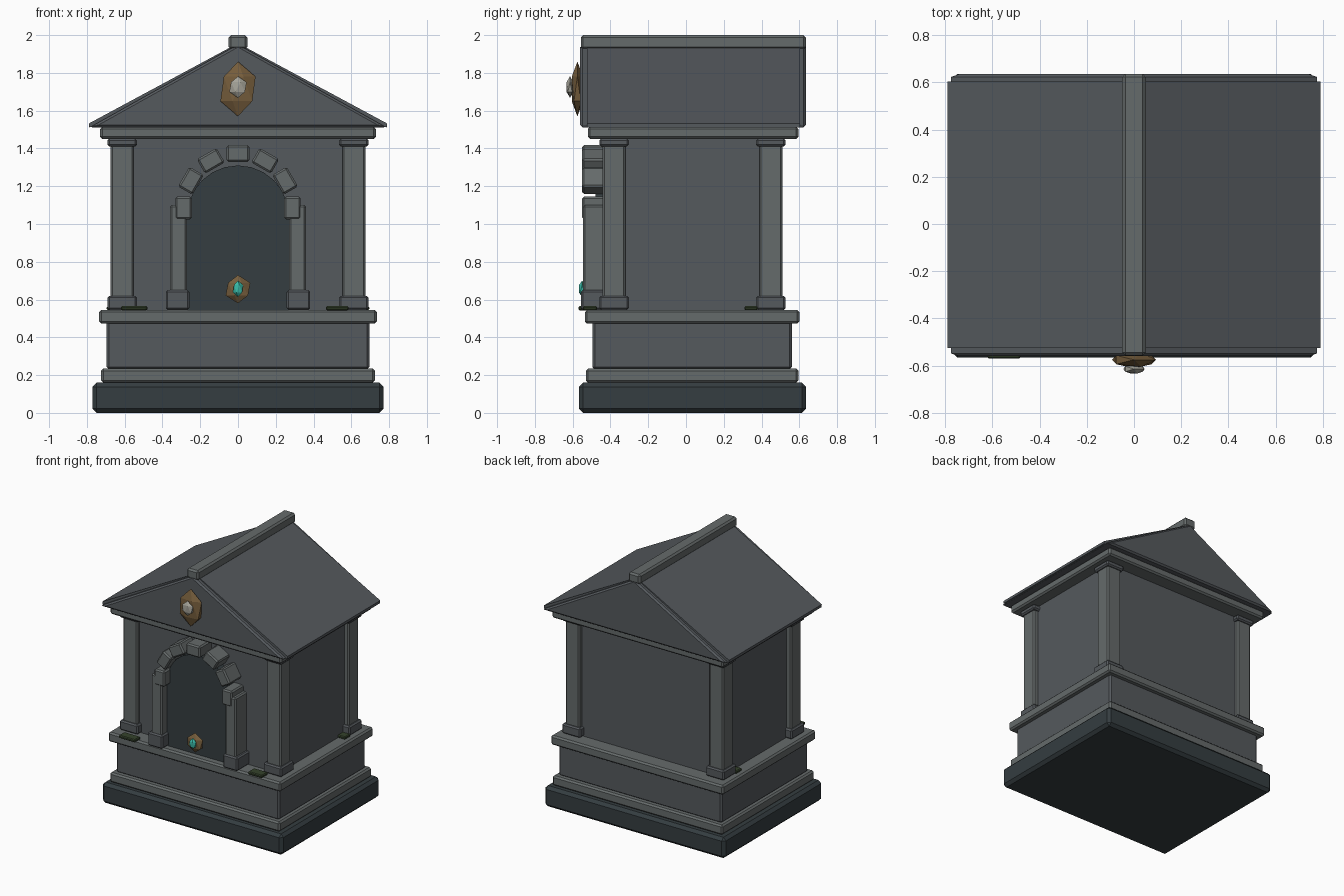
import bpy, math
from mathutils import Matrix

if "Cube" in bpy.data.objects:
    bpy.data.objects.remove(bpy.data.objects["Cube"])

def mat(name, r, g, b):
    m = bpy.data.materials.new(name)
    m.diffuse_color = (r, g, b, 1)
    m.use_nodes = True
    m.node_tree.nodes["Principled BSDF"].inputs["Base Color"].default_value = m.diffuse_color
    return m

STONE = mat("stone", .09, .10, .11)
TRIM = mat("trim_stone", .13, .145, .145)
DARK = mat("dark_stone", .035, .047, .052)
BRONZE = mat("bronze", .18, .11, .045)
TEAL = mat("teal_gem", .04, .48, .38)
PALE = mat("pale_gem", .38, .37, .32)
MOSS = mat("moss", .035, .055, .025)

def bevel(ob, w):
    if w:
        b = ob.modifiers.new("bevel", 'BEVEL')
        b.width, b.segments, b.limit_method = w, 1, 'ANGLE'

def make(name, verts, faces, m, w=0):
    me = bpy.data.meshes.new(name)
    me.from_pydata(verts, [], faces)
    me.materials.append(m)
    ob = bpy.data.objects.new(name, me)
    bpy.context.collection.objects.link(ob)
    bevel(ob, w)
    return ob

def extrude(name, pts, y0, y1, m, w=0):
    """Extrude an x/z outline (counter-clockwise from the front) along y."""
    n = len(pts)
    verts = [(x, y, z) for y in (y0, y1) for x, z in pts]
    faces = [tuple(range(n)), tuple(reversed(range(n, 2 * n)))]
    faces += [(i, i + n, (i + 1) % n + n, (i + 1) % n) for i in range(n)]
    return make(name, verts, faces, m, w)

def box(name, x0, x1, y0, y1, z0, z1, m, w=.01):
    return extrude(name, [(x0, z0), (x1, z0), (x1, z1), (x0, z1)], y0, y1, m, w)

def gem(name, loc, size, m):
    bpy.ops.mesh.primitive_ico_sphere_add(subdivisions=1, radius=1, location=loc)
    ob = bpy.context.object
    ob.name = name
    ob.scale = size
    ob.data.materials.append(m)

# stepped base
box("plinth", -.77, .77, -.566, .635, 0, .16, DARK, .022)
box("lower_moulding", -.725, .725, -.53, .595, .16, .235, TRIM, .012)
box("pedestal", -.695, .695, -.495, .56, .23, .485, STONE, .012)
box("ledge", -.735, .735, -.535, .60, .472, .545, TRIM, .012)

# chamber walls and corner columns
box("chamber", -.635, .635, -.41, .48, .54, 1.46, STONE, 0)
for sx in (-1, 1):
    for cy, row in ((-.381, "front"), (.449, "back")):
        cx = sx * .613
        def block(part, h, z0, z1, m):
            box(f"{row}_column_{part}", cx - h, cx + h, cy - h, cy + h, z0, z1, m)
        block("shaft", .061, .56, 1.43, TRIM)
        block("base", .078, .545, .62, STONE)
        block("capital", .078, 1.41, 1.452, STONE)

# arched doorway panel
arch = [(.27 * math.cos(i * math.pi / 12), 1.04 + .27 * math.sin(i * math.pi / 12))
        for i in range(13)]
extrude("door_panel", [(-.27, .545), (.27, .545)] + arch, -.48, -.40, DARK)

# door jambs
for s in (-1, 1):
    c = s * .315
    box("door_jamb", c - .045, c + .045, -.545, -.40, .56, 1.10, TRIM)
    c = s * .32
    box("jamb_base", c - .062, c + .062, -.556, -.40, .545, .65, STONE)

# arch stones
for i in range(7):
    ob = box("arch_stone", -.06, .06, -.55, -.40, -.044, .044, TRIM)
    a = math.radians(90 - 30 * i)
    ob.matrix_world = (Matrix.Translation((0, 0, 1.085)) @ Matrix.Rotation(a, 4, 'Y')
                       @ Matrix.Translation((0, 0, .288)))

# cornice, gable and roof
box("cornice", -.73, .73, -.52, .595, 1.45, 1.515, TRIM, .012)
extrude("gable", [(-.785, 1.512), (.785, 1.512), (0, 1.95)], -.56, .635, STONE, .012)
extrude("roof_slabs", [(-.79, 1.512), (-.74, 1.515), (0, 1.92), (.74, 1.515),
                       (.79, 1.512), (.79, 1.532), (0, 1.957), (-.79, 1.532)],
        -.525, .604, STONE)
box("ridge_cap", -.05, .05, -.557, .635, 1.925, 2.0, TRIM, .013)

# medallions and gems
gem("gable_medallion", (0, -.575, 1.715), (.104, .035, .145), BRONZE)
gem("gable_gem", (0, -.614, 1.725), (.051, .022, .057), PALE)
gem("door_medallion", (0, -.522, .655), (.073, .03, .075), BRONZE)
gem("door_gem", (0, -.55, .657), (.03, .02, .043), TEAL)

# moss patches on the ledge
box("moss_left", -.62, -.48, -.57, -.50, .543, .565, MOSS, .006)
box("moss_right", .465, .585, -.545, -.47, .543, .565, MOSS, .006)
for s in (-1, 1):
    box("moss_side", s * .66 - .035, s * .66 + .035, .31, .38, .543, .565, MOSS, .006)
